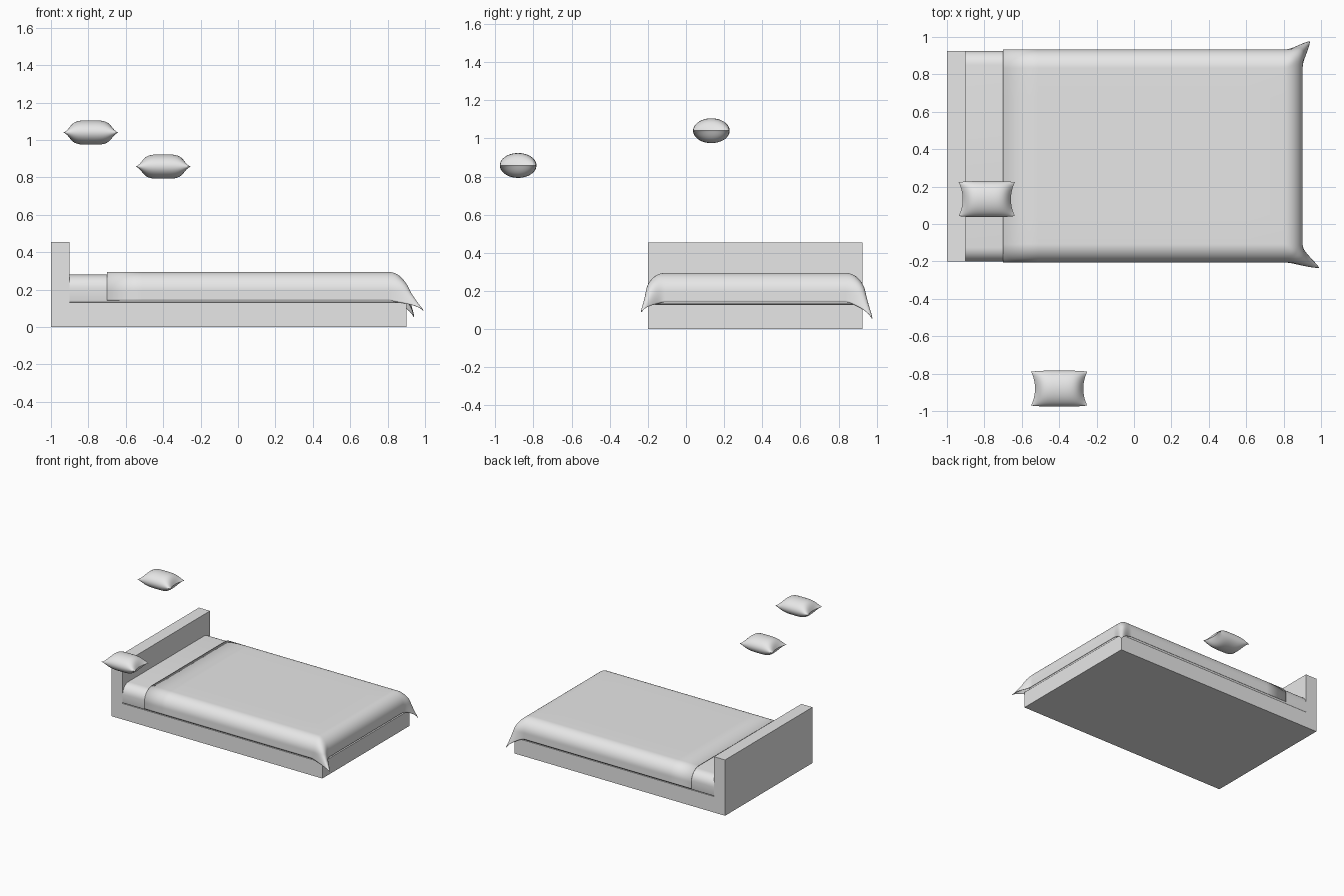
import bpy, bmesh
from math import sin, cos, pi, atan2, hypot, sqrt

cube = bpy.data.objects.get("Cube")
if cube:
    bpy.data.objects.remove(cube, do_unlink=True)

GREY = (0.8, 0.8, 0.8, 1)
mat = bpy.data.materials.new("light grey")
mat.use_nodes = True
mat.diffuse_color = GREY
mat.node_tree.nodes["Principled BSDF"].inputs["Base Color"].default_value = GREY

HEAD, FOOT, SIDE_R, SIDE_L = -0.9, 0.9, -0.2, 0.925


def finish(bm, name, smooth=None):
    bmesh.ops.recalc_face_normals(bm, faces=bm.faces)
    mesh = bpy.data.meshes.new(name)
    bm.to_mesh(mesh)
    bm.free()
    mesh.materials.append(mat)
    ob = bpy.data.objects.new(name, mesh)
    bpy.context.collection.objects.link(ob)
    if smooth:
        bpy.ops.object.select_all(action="DESELECT")
        ob.select_set(True)
        bpy.context.view_layer.objects.active = ob
        bpy.ops.object.shade_smooth_by_angle(angle=smooth)
    return ob


def box(x, y, z):
    bm = bmesh.new()
    for v in bmesh.ops.create_cube(bm, size=1)["verts"]:
        v.co = [r[0] if c < 0 else r[1] for c, r in zip(v.co, (x, y, z))]
    return bm


def grid(bm, us, vs, place):
    rows = [[bm.verts.new(place(u, v)) for v in vs] for u in us]
    for a, b in zip(rows, rows[1:]):
        for i in range(len(vs) - 1):
            bm.faces.new((a[i], b[i], b[i + 1], a[i + 1]))


def steps(a, b, n):
    return [a + (b - a) * i / n for i in range(n + 1)]


# Frame
finish(box((-1, HEAD), (SIDE_R, SIDE_L), (0, 0.455)), "headboard")
finish(box((HEAD, FOOT), (SIDE_R, SIDE_L), (0, 0.13)), "bed_base")

# Mattress: soft top and foot corners, square against the headboard
bm = box((HEAD, FOOT - 0.005), (SIDE_R, SIDE_L), (0.13, 0.28))
soft = []
for e in bm.edges:
    a, b = (v.co for v in e.verts)
    top = min(a.z, b.z) > 0.2
    at_foot = min(a.x, b.x) > 0
    at_head = max(a.x, b.x) < 0
    if (top and not at_head) or (at_foot and abs(a.z - b.z) > 0.1):
        soft.append(e)
bmesh.ops.bevel(bm, geom=soft, offset=0.075, segments=8, profile=0.5, affect="EDGES")
rim = [e for e in bm.edges if max(v.co.z for v in e.verts) < 0.131
       and max(v.co.x for v in e.verts) > HEAD + 0.01]
bmesh.ops.bevel(bm, geom=rim, offset=0.012, segments=3, profile=0.5, affect="EDGES")
finish(bm, "mattress", 0.7)

# Blanket: a sheet rolled over three edges, with flared corner flaps
R, TOP, HANG = 0.1, 0.295, 0.21
X0, YR, YL = FOOT + 0.002 - R, SIDE_R - 0.006 + R, SIDE_L + 0.008 - R
ARC = R * pi / 2


def drape(u, v):
    ex = max(0, u - X0)
    ey = max(0, YR - v, v - YL)
    side = -1 if v < YR else 1
    d = hypot(ex, ey)
    if d == 0:
        return (u, v, TOP)
    a = atan2(ey, ex)
    c, s = cos(a), sin(a)
    roll = min(d / R, pi / 2)
    fall = max(0, d - ARC)
    w = max(0, sin(2 * a)) ** 3
    if side < 0:
        fall *= 1 - 0.25 * w
    reach = R * sin(roll) / (c ** 4 + s ** 4) ** 0.25
    flare = w * max(0, (d - 0.08) / 0.217) ** 1.3
    fx, fy = (0.105, 0.045) if side < 0 else (0.055, 0.06)
    return (min(u, X0) + reach * c + fx * flare,
            min(max(v, YR), YL) + side * (reach * s + fy * flare),
            TOP - R * (1 - cos(roll)) - fall)


bm = bmesh.new()
us = steps(-0.7, X0, 8)[:-1] + steps(X0, X0 + HANG, 24)
vs = steps(YR - HANG, YR, 24)[:-1] + steps(YR, YL, 6)[:-1] + steps(YL, YL + HANG, 24)
grid(bm, us, vs, drape)
blanket = finish(bm, "blanket", 0.9)
thick = blanket.modifiers.new("cloth", "SOLIDIFY")
thick.thickness = 0.003


# Pillows: domed halves pinched at the short ends
def pillow(name, cx, cy, cz):
    bm = bmesh.new()
    us = [sin(t) for t in steps(-pi / 2, pi / 2, 28)]
    for side in (1, -1):
        def place(u, v):
            x = 0.15 * u * (1 - 0.14 * u * u * (1 - v * v))
            y = 0.096 * v * (1 - 0.06 * u ** 4)
            dome = max(0, 1 - u ** 4) ** 1.2 * sqrt(max(0, 1 - v * v))
            return (cx + x, cy + y, cz + side * 0.065 * dome)
        grid(bm, us, us, place)
    bmesh.ops.remove_doubles(bm, verts=bm.verts, dist=0.00005)
    finish(bm, name, 0.9)


pillow("upper_pillow", -0.787, 0.133, 1.04)
pillow("lower_pillow", -0.4, -0.88, 0.858)
